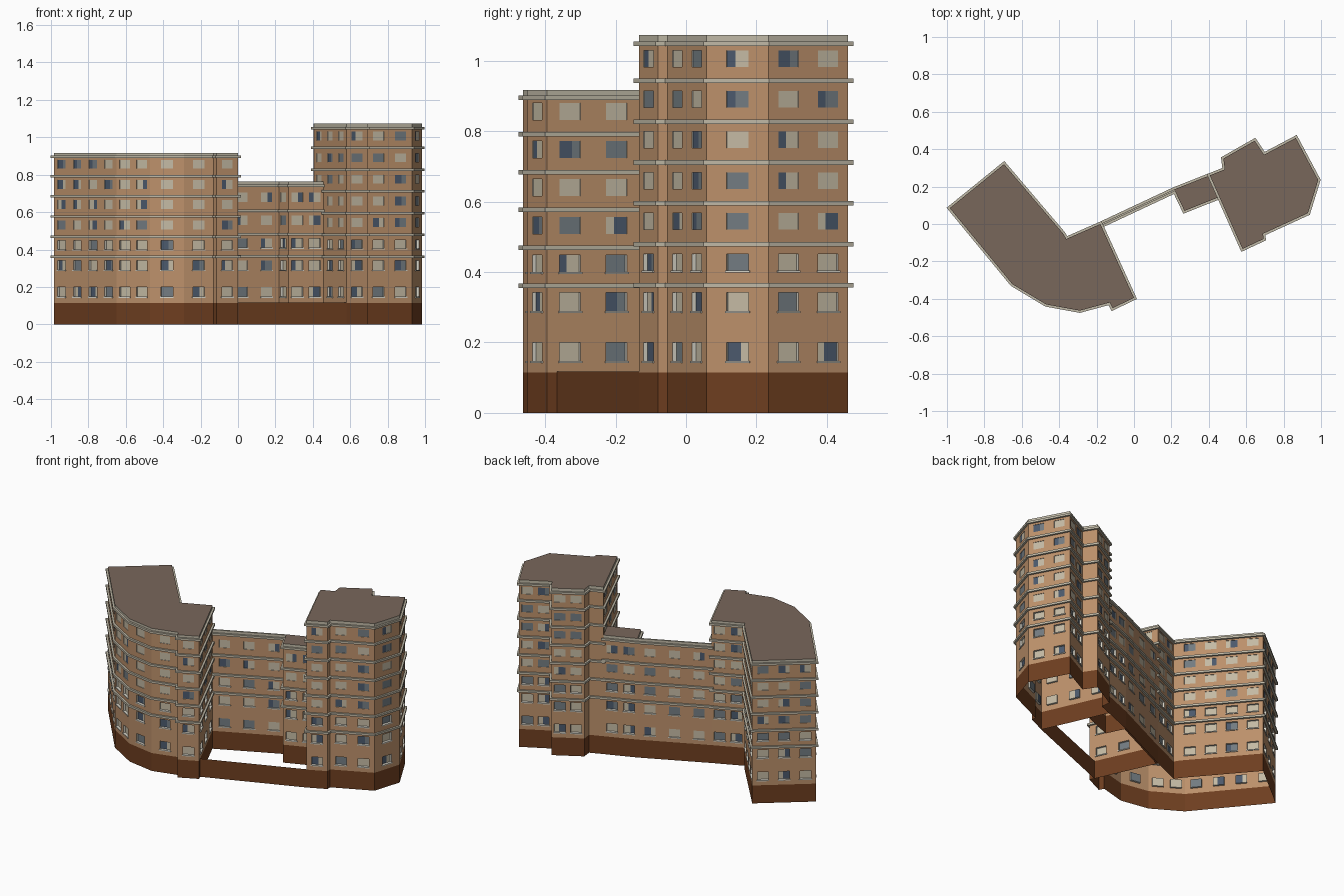
import bpy, bmesh, math, random
from mathutils import Vector

if "Cube" in bpy.data.objects:
    bpy.data.objects.remove(bpy.data.objects["Cube"])

random.seed(4)
COLOURS = {
    "brick": (0.50, 0.28, 0.145), "plinth_brown": (0.155, 0.048, 0.014),
    "stone_trim": (0.52, 0.48, 0.38), "roof_brown": (0.19, 0.135, 0.105),
    "blind_cream": (0.55, 0.49, 0.37), "glass_grey": (0.17, 0.20, 0.22),
    "glass_slate": (0.07, 0.10, 0.15), "sill_white": (0.68, 0.66, 0.58),
}
MATS = {}
for name, c in COLOURS.items():
    MATS[name] = bpy.data.materials.new(name)
    MATS[name].diffuse_color = (*c, 1)


class Part:
    """A mesh collected face by face."""
    def __init__(self, name, mats):
        self.name, self.mats, self.bm = name, mats, bmesh.new()

    def face(self, pts, mat):
        f = self.bm.faces.new([self.bm.verts.new(p) for p in pts])
        f.material_index = self.mats.index(mat)

    def finish(self):
        bmesh.ops.remove_doubles(self.bm, verts=self.bm.verts, dist=1e-5)
        me = bpy.data.meshes.new(self.name)
        self.bm.to_mesh(me)
        self.bm.free()
        for m in self.mats:
            me.materials.append(MATS[m])
        bpy.context.collection.objects.link(bpy.data.objects.new(self.name, me))


def ccw(poly):
    area = sum(a[0] * b[1] - b[0] * a[1] for a, b in zip(poly, poly[1:] + poly[:1]))
    return poly if area > 0 else poly[::-1]


def offset(poly, d):
    """Mitred outward offset of a counter-clockwise outline."""
    out = []
    for i, p in enumerate(poly):
        p = Vector(p)
        e1 = (p - Vector(poly[i - 1])).normalized()
        e2 = (Vector(poly[(i + 1) % len(poly)]) - p).normalized()
        n1, n2 = Vector((e1.y, -e1.x)), Vector((e2.y, -e2.x))
        out.append(p + (n1 + n2) * d / max(1 + n1.dot(n2), 0.4))
    return out


BASE, WIN_W, RIM = 0.115, 0.065, 0.012


def building(name, poly, top, rows, bands, open_edge=None, deep=0.012, roof="roof_brown"):
    poly = ccw(poly)
    walls = Part(name + "_walls", ["brick", "plinth_brown", "stone_trim"])
    wins = Part(name + "_windows", ["blind_cream", "glass_grey", "glass_slate", "sill_white"])
    sills = Part(name + "_sills", ["sill_white"])
    zs = sorted([0, BASE, top - 0.02, top] + [z for r in rows for z in r])
    lows = [r[0] for r in rows]
    for i, a in enumerate(poly):
        b = poly[(i + 1) % len(poly)]
        if open_edge and {a, b} == set(open_edge):
            continue
        a2, d = Vector(a), Vector(b) - Vector(a)
        L = d.length
        d.normalize()
        n = Vector((d.y, -d.x))

        def P(u, z, out=0.0):
            q = a2 + d * u + n * out
            return (q.x, q.y, z)

        def quad(part, u0, u1, z0, z1, out, mat):
            part.face([P(u0, z0, out), P(u1, z0, out), P(u1, z1, out), P(u0, z1, out)], mat)

        # column positions: evenly spaced windows along the wall
        count = max(1, round(L / 0.128)) if L > 0.1 else 0
        us = [0]
        for k in range(count):
            c = L * (k + 0.5) / count
            us += [c - WIN_W / 2, c + WIN_W / 2]
        us.append(L)
        for z0, z1 in zip(zs, zs[1:]):
            if z0 not in lows:
                mat = "plinth_brown" if z0 < BASE else "stone_trim" if z0 >= top - 0.02 else "brick"
                quad(walls, 0, L, z0, z1, 0, mat)
                continue
            row = lows.index(z0)
            rec = -deep if row < 3 else -0.003
            for k, (u0, u1) in enumerate(zip(us, us[1:])):
                if k % 2 == 0:
                    quad(walls, u0, u1, z0, z1, 0, "brick")
                    continue
                # recessed pane: blind, glass, or half and half
                r = random.random()
                if r < 0.5:
                    quad(wins, u0, u1, z0, z1, rec, "blind_cream")
                elif r < 0.72:
                    quad(wins, u0, u1, z0, z1, rec, "glass_grey")
                else:
                    um = u0 + (u1 - u0) * random.choice((0.4, 0.6))
                    pair = random.choice((("glass_slate", "blind_cream"), ("blind_cream", "glass_slate"),
                                          ("glass_slate", "glass_grey")))
                    quad(wins, u0, um, z0, z1, rec, pair[0])
                    quad(wins, um, u1, z0, z1, rec, pair[1])
                # reveals
                ring = [(u0, z0), (u1, z0), (u1, z1), (u0, z1)]
                for p, q in zip(ring, ring[1:] + ring[:1]):
                    wins.face([P(*p), P(*q), P(*q, rec), P(*p, rec)], "sill_white")
                # projecting sill on the lower floors
                if row < 3:
                    s0, s1, t0, t1, o = u0 - 0.004, u1 + 0.004, z0 - 0.006, z0, 0.005
                    quad(sills, s0, s1, t0, t1, o, "sill_white")
                    for t, flip in ((t1, 1), (t0, -1)):
                        sills.face([P(s0, t, o), P(s1, t, o), P(s1, t), P(s0, t)][::flip], "sill_white")
                    for s, flip in ((s0, 1), (s1, -1)):
                        sills.face([P(s, t0), P(s, t0, o), P(s, t1, o), P(s, t1)][::flip], "sill_white")
    # string courses around every storey
    trim = Part(name + "_string_courses", ["stone_trim"])
    outer = offset(poly, RIM)
    for z0 in bands:
        z1 = z0 + 0.013
        for i in range(len(poly)):
            j = (i + 1) % len(poly)
            if open_edge and {poly[i], poly[j]} == set(open_edge):
                continue
            prof = [(poly, z0), (outer, z0), (outer, z1), (poly, z1)]
            for (p, za), (q, zb) in zip(prof, prof[1:]):
                trim.face([(*p[i], za), (*p[j], za), (*q[j], zb), (*q[i], zb)], "stone_trim")
    # flat roof
    cap = Part(name + "_roof", [roof])
    cap.face([(*p, top) for p in poly], roof)
    for part in (walls, wins, sills, trim, cap):
        part.finish()


def storeys(first, step, count, h=0.05):
    rows = [(0.148, 0.2), (0.29, 0.342)]
    return rows + [(first + step * k, first + step * k + h) for k in range(count)]


# Curved left wing, seven storeys
building("left_wing",
         [(-0.985, 0.085), (-0.695, 0.32), (-0.38, -0.05), (-0.362, -0.08), (-0.18, 0.0),
          (0.0, -0.395), (-0.115, -0.45), (-0.13, -0.42), (-0.29, -0.463), (-0.47, -0.43), (-0.65, -0.322)],
         0.917, storeys(0.40, 0.108, 5, 0.048), [0.355 + 0.1075 * k for k in range(5)] + [0.889])

# Right tower, eight storeys
building("right_tower",
         [(0.405, 0.26), (0.485, 0.292), (0.478, 0.35), (0.645, 0.445), (0.695, 0.37), (0.865, 0.46),
          (0.985, 0.235), (0.93, 0.058), (0.69, -0.052), (0.693, -0.08), (0.58, -0.133)],
         1.074, storeys(0.405, 0.1156, 6, 0.047), [0.356 + 0.1162 * k for k in range(6)] + [1.042])

# Low block against the tower
mid_rows, mid_bands = storeys(0.41, 0.122, 3), [0.357, 0.475, 0.6, 0.735]
building("low_block", [(0.215, 0.185), (0.405, 0.26), (0.458, 0.145), (0.27, 0.07)],
         0.765, mid_rows, mid_bands, open_edge=((0.405, 0.26), (0.458, 0.145)))

# Thin linking facade between left wing and low block
building("link_wall", [(-0.18, 0.0), (0.215, 0.185), (0.219, 0.176), (-0.176, -0.009)],
         0.765, mid_rows, mid_bands, deep=0.004, roof="stone_trim")

# Low courtyard wall closing the front
yard = Part("courtyard_wall", ["plinth_brown"])
yard.face([(-0.012, -0.367, 0), (0.58, -0.133, 0), (0.58, -0.133, 0.117), (-0.012, -0.367, 0.117)], "plinth_brown")
yard.finish()

for m in bpy.data.materials:
    if m.users and not m.is_grease_pencil:
        m.use_nodes = True
        m.node_tree.nodes["Principled BSDF"].inputs["Base Color"].default_value = m.diffuse_color
